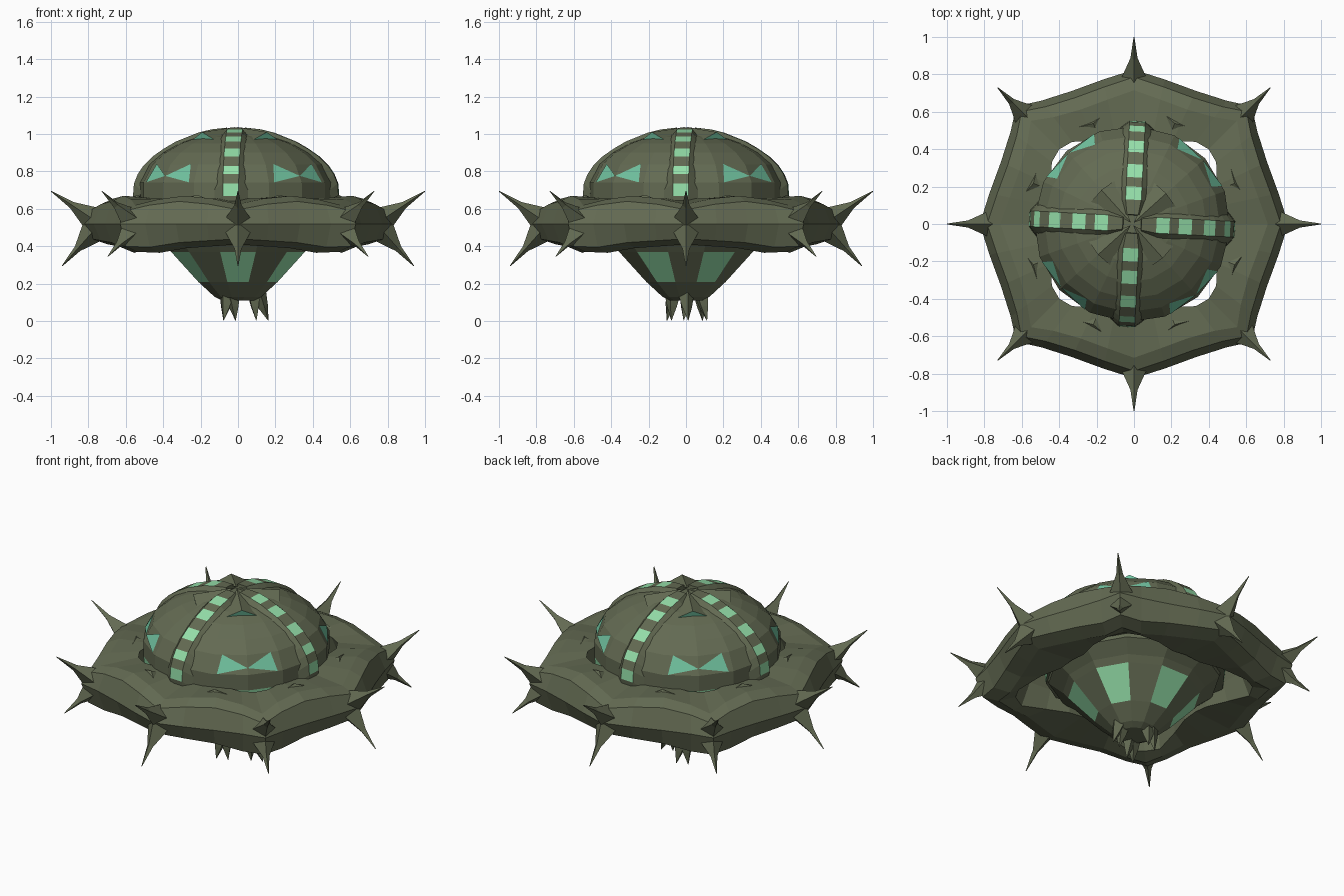
import bpy, bmesh
from math import sin, cos, radians
from mathutils import Vector

if "Cube" in bpy.data.objects:
    bpy.data.objects.remove(bpy.data.objects["Cube"])


def material(name, rgb):
    m = bpy.data.materials.new(name)
    m.diffuse_color = (*rgb, 1)
    m.use_nodes = True
    m.node_tree.nodes["Principled BSDF"].inputs["Base Color"].default_value = m.diffuse_color
    return m


OLIVE = material("olive_hull", (0.125, 0.145, 0.085))
BRIGHT = material("bright_glass", (0.30, 0.74, 0.40))
TEAL = material("teal_glass", (0.17, 0.56, 0.36))
MATS = [OLIVE, BRIGHT, TEAL]


def polar(r, deg, z):
    a = radians(deg)
    return Vector((r * cos(a), r * sin(a), z))


def build(name, verts, faces, mats=None, fix=True):
    me = bpy.data.meshes.new(name)
    me.from_pydata([tuple(v) for v in verts], [], faces)
    for m in MATS:
        me.materials.append(m)
    for i, p in enumerate(me.polygons):
        p.material_index = mats[i] if mats else 0
    if fix:
        bm = bmesh.new()
        bm.from_mesh(me)
        bmesh.ops.recalc_face_normals(bm, faces=bm.faces)
        bm.to_mesh(me)
        bm.free()
    ob = bpy.data.objects.new(name, me)
    bpy.context.collection.objects.link(ob)
    return ob


def loft(name, rings, closed=False, pick=lambda row, i: 0):
    """Skin a list of equal-length vertex loops; closed joins last to first."""
    n, k = len(rings[0]), len(rings)
    verts = [v for ring in rings for v in ring]
    faces, mats = [], []
    for j in range(k if closed else k - 1):
        for i in range(n):
            a, b, i2 = j * n, ((j + 1) % k) * n, (i + 1) % n
            faces.append((a + i, a + i2, b + i2, b + i))
            mats.append(pick(j, i))
    if not closed:
        faces += [tuple(range(n)), tuple(range((k - 1) * n, k * n))]
        mats += [0, 0]
    return build(name, verts, faces, mats)


def lathe(name, profile, n, phase, pick=lambda row, i: 0):
    rings = [[polar(r, phase + 360 * i / n, z) for i in range(n)] for r, z in profile]
    return loft(name, rings, pick=pick)


def spike(name, base, tip, radius, sides=4, waist=0.27):
    """Concave horn: wide foot, thin waist, sharp tip."""
    base, tip = Vector(base), Vector(tip)
    q = (tip - base).to_track_quat('Z', 'Y')
    rings = []
    for t, s in ((0, 1), (0.5, waist), (1, 0.03)):
        c = base.lerp(tip, t)
        rings.append([c + q @ (polar(radius * s, 360 * i / sides, 0)) for i in range(sides)])
    return loft(name, rings)


# Lower hull: twelve sides, every second panel glazed
lathe("lower_hull",
      [(0.09, 0.11), (0.13, 0.13), (0.22, 0.21), (0.37, 0.37), (0.40, 0.405), (0.48, 0.47), (0.50, 0.57)],
      12, -105, lambda row, i: 1 if row == 2 and i % 2 == 0 else 0)

# Dome: sixteen sides, glazed band behind the ring gaps on the diagonals
TURN = -3
DOME = [(0.505, 0.49), (0.525, 0.645), (0.525, 0.74), (0.472, 0.838), (0.40, 0.90),
        (0.31, 0.95), (0.21, 0.985), (0.10, 1.005)]
dome = lathe("dome", DOME, 16, TURN, lambda row, i: 1 if row == 0 and i % 4 in (1, 2) else 0)

# Bow-tie windows on the four diagonals
upper = [dome]
for q in range(4):
    verts = []
    mid = 45 + 90 * q + TURN
    lo, hi = DOME[2], DOME[3]
    c_lo, c_hi = polar(lo[0], mid, lo[1]), polar(hi[0], mid, hi[1])
    for s in (-1, 1):
        e_lo = c_lo.lerp(polar(lo[0], mid + s * 22.5, lo[1]), 0.85)
        e_hi = c_hi.lerp(polar(hi[0], mid + s * 22.5, hi[1]), 0.75)
        tri = [c_lo.lerp(c_hi, 0.35)] + ([e_lo, e_hi] if s > 0 else [e_hi, e_lo])
        out = (tri[1] - tri[0]).cross(tri[2] - tri[0]).normalized() * 0.004
        verts += [v + out for v in tri]
    upper.append(build(f"dome_window_{q}", verts, [(0, 1, 2), (3, 4, 5)], [2, 2], fix=False))

    # Petal hood near the apex with an upright glazed front
    hood = [polar(0.01, mid, 1.037), polar(0.25, mid - 20, 0.97), polar(0.25, mid + 20, 0.97),
            polar(0.245, mid, 1.01)]
    upper.append(build(f"apex_hood_{q}", hood,
                       [(0, 1, 3), (0, 3, 2), (1, 2, 3), (0, 2, 1)], [0, 0, 2, 0]))

# Ribs: raised trapezoid strips, windows alternating with wider frames
RIB = [(0.54, 0.60), (0.55, 0.67), (0.545, 0.735), (0.525, 0.785), (0.495, 0.83), (0.445, 0.88),
       (0.385, 0.922), (0.32, 0.96), (0.25, 0.988), (0.20, 1.008), (0.13, 1.025), (0.05, 1.034)]
for q in range(4):
    a = radians(90 * q + TURN)
    rings = []
    for r, z in RIB:
        foot = min(0.09, 0.045 + r * 0.18)
        top = 0.042 if r > 0.1 else 0.03
        loop = [(r * 0.93, -foot, z - 0.035), (r, -top, z), (r, top, z), (r * 0.93, foot, z - 0.035)]
        rings.append([Vector((x * cos(a) - y * sin(a), x * sin(a) + y * cos(a), h)) for x, y, h in loop])
    upper.append(loft(f"dome_rib_{q}", rings, pick=lambda row, i: 1 if row % 2 and i == 1 else 0))
for ob in upper:
    ob.location.x = -0.01

# Ring: stations over one eighth (angle, outer r, top inner r, bottom inner r, top z, bottom z).
# It meets the hull on the axes; the undercut diagonals leave narrow gaps.
EIGHTH = [(0, 0.825, 0.43, 0.45, 0.605, 0.41), (12, 0.79, 0.44, 0.46, 0.635, 0.40),
          (25, 0.785, 0.49, 0.54, 0.65, 0.39), (37, 0.825, 0.55, 0.645, 0.63, 0.365),
          (45, 0.89, 0.565, 0.665, 0.60, 0.37)]
quarter = EIGHTH + [(90 - s[0], *s[1:]) for s in EIGHTH[-2:0:-1]]
sections = []
for q in range(4):
    for ang, ro, ri, rb, zt, zb in quarter:
        prof = [(ri, 0.655), (ro - 0.11, zt + 0.02), (ro - 0.04, zt - 0.01), (ro, 0.52),
                (ro - 0.04, zb + 0.03), (ro - 0.13, zb), (rb, zb + 0.02), ((ri + rb) / 2, 0.53)]
        sections.append([polar(r, ang + 90 * q, z) for r, z in prof])
loft("ring", sections, closed=True)

# Paired horns on the eight ring corners
for k in range(8):
    a, diag = 45 * k, k % 2
    foot = 0.82 if diag else 0.775
    top, low = (1.03, 0.985) if diag else (1.0, 0.94)
    spike(f"upper_horn_{k}", polar(foot, a, 0.545), polar(top, a, 0.695), 0.07)
    spike(f"lower_horn_{k}", polar(foot, a, 0.48), polar(low, a, 0.345 if diag else 0.295), 0.07)

# Low shards lying on the ring beside each rib
for q in range(4):
    for s in (-1, 1):
        rot = 90 * q
        pts = [polar(0.61, rot + s * 15, 0.65), polar(0.62, rot + s * 36, 0.64),
               polar(0.53, rot + s * 22, 0.65), polar(0.58, rot + s * 22, 0.675)]
        build(f"ring_shard_{q}_{s + 1}", pts, [(0, 1, 2), (0, 1, 3), (1, 2, 3), (2, 0, 3)])

# Claws under the hull, each with two points
for k, (x, y) in enumerate([(0.12, 0.0), (-0.055, -0.09), (-0.055, 0.10)]):
    for s in (-1, 1):
        spike(f"claw_{k}_{s + 1}", (x * 0.8 + s * 0.012, y * 0.8, 0.15),
              (x + 0.01 + s * 0.032, y + s * 0.012, 0.003), 0.045, waist=0.6)
